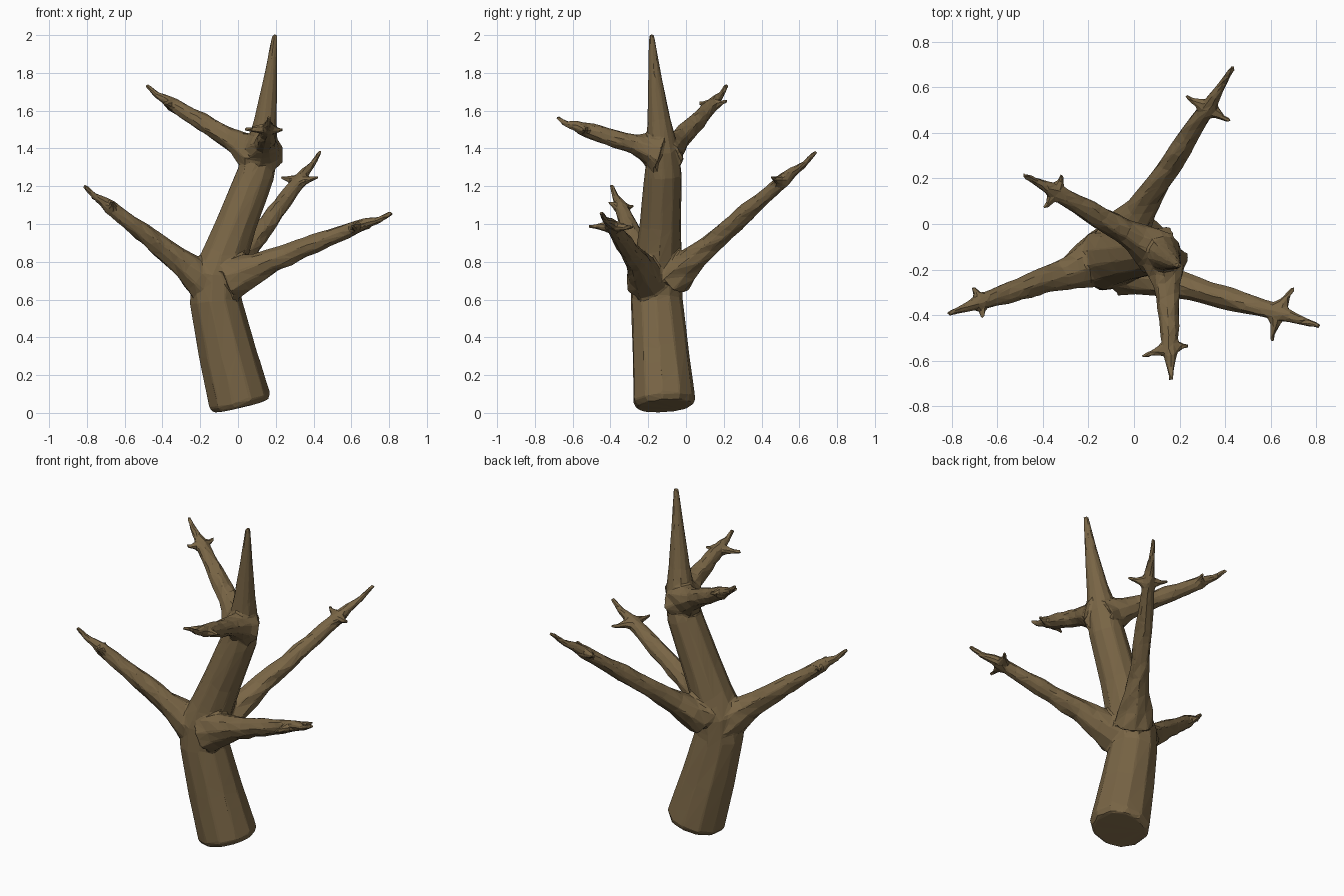
import bpy, bmesh, math, random
from mathutils import Vector

if "Cube" in bpy.data.objects:
    bpy.data.objects.remove(bpy.data.objects["Cube"])

random.seed(4)
bm = bmesh.new()


def tube(pts, sides=10, rough=0.0):
    """Closed tube through (x, y, z, radius) points, rings square to the path."""
    p = [Vector(q[:3]) for q in pts]
    rings = []
    for i, q in enumerate(pts):
        d = (p[min(i + 1, len(p) - 1)] - p[max(i - 1, 0)]).normalized()
        side = d.cross(Vector((0.3, 0.9, 0.1))).normalized()
        up = d.cross(side)
        ring = []
        for k in range(sides):
            a = 2 * math.pi * k / sides
            r = q[3] * (1 + random.uniform(-rough, rough))
            ring.append(bm.verts.new(p[i] + r * (side * math.cos(a) + up * math.sin(a))))
        rings.append(ring)
    for a, b in zip(rings, rings[1:]):
        for k in range(sides):
            n = (k + 1) % sides
            bm.faces.new((a[k], a[n], b[n], b[k]))
    bm.faces.new(rings[0][::-1])
    bm.faces.new(rings[-1])


def branch(root, node, tip, twigs, r0):
    """Flared rough limb ending in a long twig, with short side twigs at the node."""
    a, n, t = Vector(root), Vector(node), Vector(tip)
    pts = []
    for i in range(10):
        f = i / 9
        r = r0 * (1 - f) + 0.037 * f + 0.045 * max(0, 1 - f / 0.34) ** 1.5
        pts.append((*a.lerp(n, f), r))
    bend = n.lerp(t, 0.6) - Vector((0, 0, 0.012))
    pts += [(*n.lerp(t, 0.25), 0.027), (*bend, 0.018), (*t, 0.012)]
    tube(pts, 9, 0.12)
    back = n.lerp(a, 0.04)
    for w in twigs:
        w = Vector(w)
        e = w + (w - n) * 0.08
        tube([(*back, 0.036), (*n.lerp(w, 0.45), 0.024),
              (*n.lerp(w, 0.75), 0.014), (*(e + (t - n) * 0.06), 0.010)], 7)


# trunk: leaning base, kink at the lower fork, kink at the upper fork, spike
tube([(0.012, -0.113, 0.035, 0.150), (0.005, -0.115, 0.065, 0.168),
      (-0.06, -0.135, 0.33, 0.153), (-0.122, -0.155, 0.60, 0.138),
      (-0.115, -0.155, 0.72, 0.138), (-0.07, -0.145, 0.84, 0.122),
      (-0.01, -0.135, 1.0, 0.111), (0.095, -0.122, 1.27, 0.100),
      (0.125, -0.125, 1.39, 0.087), (0.145, -0.143, 1.55, 0.062),
      (0.172, -0.165, 1.78, 0.036), (0.195, -0.183, 2.005, 0.014)], 11, 0.02)

# three lower and two upper branches
branch((-0.16, -0.17, 0.69), (-0.68, -0.345, 1.09), (-0.815, -0.395, 1.205),
       [(-0.70, -0.28, 1.09), (-0.66, -0.405, 1.11)], 0.075)
branch((-0.04, -0.20, 0.71), (0.64, -0.39, 0.99), (0.815, -0.45, 1.06),
       [(0.69, -0.285, 0.98), (0.60, -0.505, 0.985)], 0.075)
branch((-0.06, -0.07, 0.72), (0.33, 0.52, 1.235), (0.435, 0.69, 1.385),
       [(0.23, 0.55, 1.24), (0.41, 0.45, 1.24)], 0.068)
branch((0.11, -0.12, 1.36), (-0.35, 0.145, 1.635), (-0.485, 0.215, 1.735),
       [(-0.31, 0.21, 1.645), (-0.385, 0.07, 1.635)], 0.068)
branch((0.135, -0.14, 1.38), (0.16, -0.55, 1.505), (0.162, -0.685, 1.565),
       [(0.045, -0.575, 1.50), (0.235, -0.53, 1.495)], 0.068)

mesh = bpy.data.meshes.new("tree")
bm.to_mesh(mesh)
bm.free()
tree = bpy.data.objects.new("bare_tree", mesh)
bpy.context.collection.objects.link(tree)

bark = bpy.data.materials.new("brown bark")
bark.diffuse_color = (0.19, 0.13, 0.06, 1)
bark.use_nodes = True
bark.node_tree.nodes["Principled BSDF"].inputs["Base Color"].default_value = bark.diffuse_color
mesh.materials.append(bark)

# fuse the limbs into one skin, soften the forks, then facet it
m = tree.modifiers.new("fuse", 'REMESH')
m.mode = 'VOXEL'
m.voxel_size = 0.009
m = tree.modifiers.new("soften", 'SMOOTH')
m.iterations = 4
m.factor = 0.5
m = tree.modifiers.new("facet", 'DECIMATE')
m.ratio = 0.04
